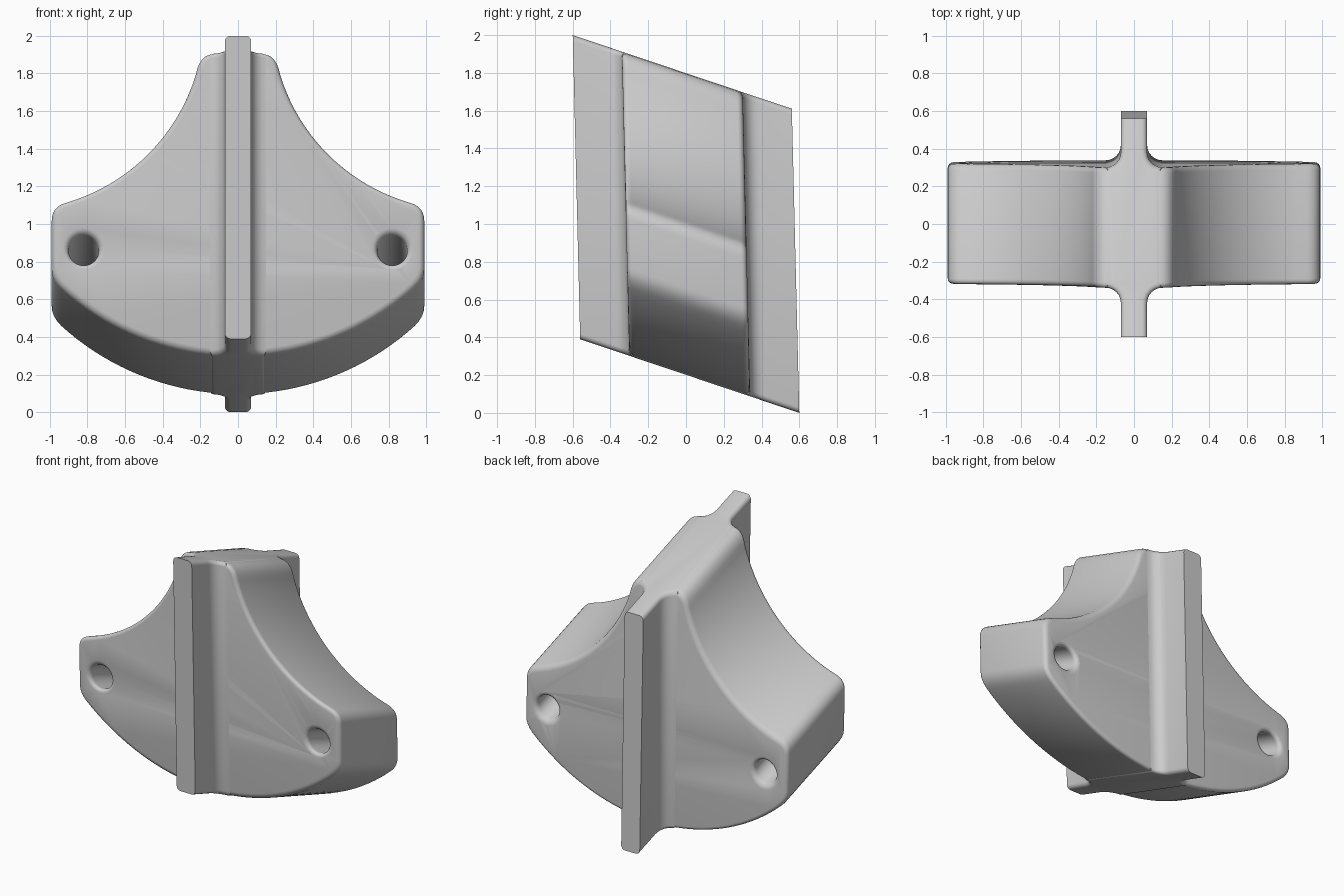
import bpy, bmesh, math
from mathutils import Matrix

if "Cube" in bpy.data.objects:
    bpy.data.objects.remove(bpy.data.objects["Cube"])

# local frame: x across, t along the depth, v up the face; sheared into place
LEAN = Matrix(((1, 0, 0, 0), (0, 1, -0.0245, 0), (0, -0.336, 1, 1), (0, 0, 0, 1)))


def finish(bm, name):
    bmesh.ops.recalc_face_normals(bm, faces=bm.faces)
    bm.transform(LEAN)
    me = bpy.data.meshes.new(name)
    bm.to_mesh(me)
    bm.free()
    ob = bpy.data.objects.new(name, me)
    bpy.context.collection.objects.link(ob)
    return ob


def prism(pts, depth, keep_edge):
    """Extrude an outline and round the cap edges chosen by keep_edge."""
    bm = bmesh.new()
    cap = bm.faces.new([bm.verts.new(p) for p in pts])
    new = bmesh.ops.extrude_face_region(bm, geom=[cap], use_keep_orig=True)["geom"]
    bmesh.ops.translate(bm, vec=depth, verts=[g for g in new if isinstance(g, bmesh.types.BMVert)])
    bmesh.ops.recalc_face_normals(bm, faces=bm.faces)
    caps = [f for f in bm.faces if len(f.verts) == len(pts)]
    edges = {e for f in caps for e in f.edges if keep_edge(e)}
    bmesh.ops.bevel(bm, geom=list(edges), offset=0.03, offset_type='OFFSET', segments=4,
                    profile=0.5, affect='EDGES', clamp_overlap=False)
    return bm


def corner(a, c, b, n=6):
    """Rounded corner from a to b around control point c."""
    return [tuple((1 - s)**2 * a[k] + 2 * s * (1 - s) * c[k] + s * s * b[k] for k in (0, 1))
            for s in (i / n for i in range(n + 1))]


def arc(cx, cy, r, a0, a1, n):
    return [(cx + r * math.cos(math.radians(a0 + (a1 - a0) * i / n)),
             cy + r * math.sin(math.radians(a0 + (a1 - a0) * i / n))) for i in range(n + 1)]


def mirrored(half):
    return half + [(-x, y) for x, y in reversed(half)]


# body: concave shoulders, straight sides, curved underside
shoulder = arc(1.2, 0.9925, 1.02, 197, 254, 20)
under = arc(0, 0.595, 1.4, -47.8, -88, 18)
half = corner((0.13, 0.803), (0.205, 0.803), shoulder[0]) + shoulder[1:-1]
half += corner(shoulder[-1], (0.99, -0.008), (0.99, -0.08))
half += corner((0.99, -0.34), (0.99, -0.395), under[0], 4) + under[1:]
body = finish(prism([(x, -0.32, v) for x, v in mirrored(half)], (0, 0.64, 0), lambda e: True), "body")

# central rib, blended into both faces of the body
fillet = arc(0.15, -0.40, 0.08, 180, 90, 6)
half = [(0.07, -0.58)] + fillet
half += [(x, -t) for x, t in reversed(half)]


def not_end(e):
    return not all(abs(v.co.y) > 0.57 for v in e.verts)


rib = finish(prism([(x, t, -0.805) for x, t in mirrored(half)], (0, 0, 1.61), not_end), "rib")

# bolt holes with rounded rims
flare = [(-0.40, 0.11), (-0.32, 0.11)]
flare += [(-0.29 - 0.03 * math.cos(a), 0.11 - 0.03 * math.sin(a))
          for a in (math.radians(d) for d in (22.5, 45, 67.5, 90))]
flare += [(-t, r) for t, r in reversed(flare)]
SIDES = 32
for side in (-1, 1):
    bm = bmesh.new()
    rings = [[bm.verts.new((side * 0.82 + r * math.cos(2 * math.pi * i / SIDES), t,
                            -0.24 + r * math.sin(2 * math.pi * i / SIDES)))
              for i in range(SIDES)] for t, r in flare]
    for a, b in zip(rings, rings[1:]):
        for i in range(SIDES):
            j = (i + 1) % SIDES
            bm.faces.new((a[i], a[j], b[j], b[i]))
    bm.faces.new(rings[0])
    bm.faces.new(rings[-1])
    cutter = finish(bm, "hole_cutter")
    mod = body.modifiers.new("hole", 'BOOLEAN')
    mod.operation, mod.solver, mod.object = 'DIFFERENCE', 'EXACT', cutter
    bpy.context.view_layer.objects.active = body
    bpy.ops.object.modifier_apply(modifier=mod.name)
    bpy.data.objects.remove(cutter)

# smooth shading with crisp edges
for ob in (body, rib):
    bpy.ops.object.select_all(action='DESELECT')
    ob.select_set(True)
    bpy.context.view_layer.objects.active = ob
    bpy.ops.object.shade_smooth_by_angle(angle=math.radians(35))
